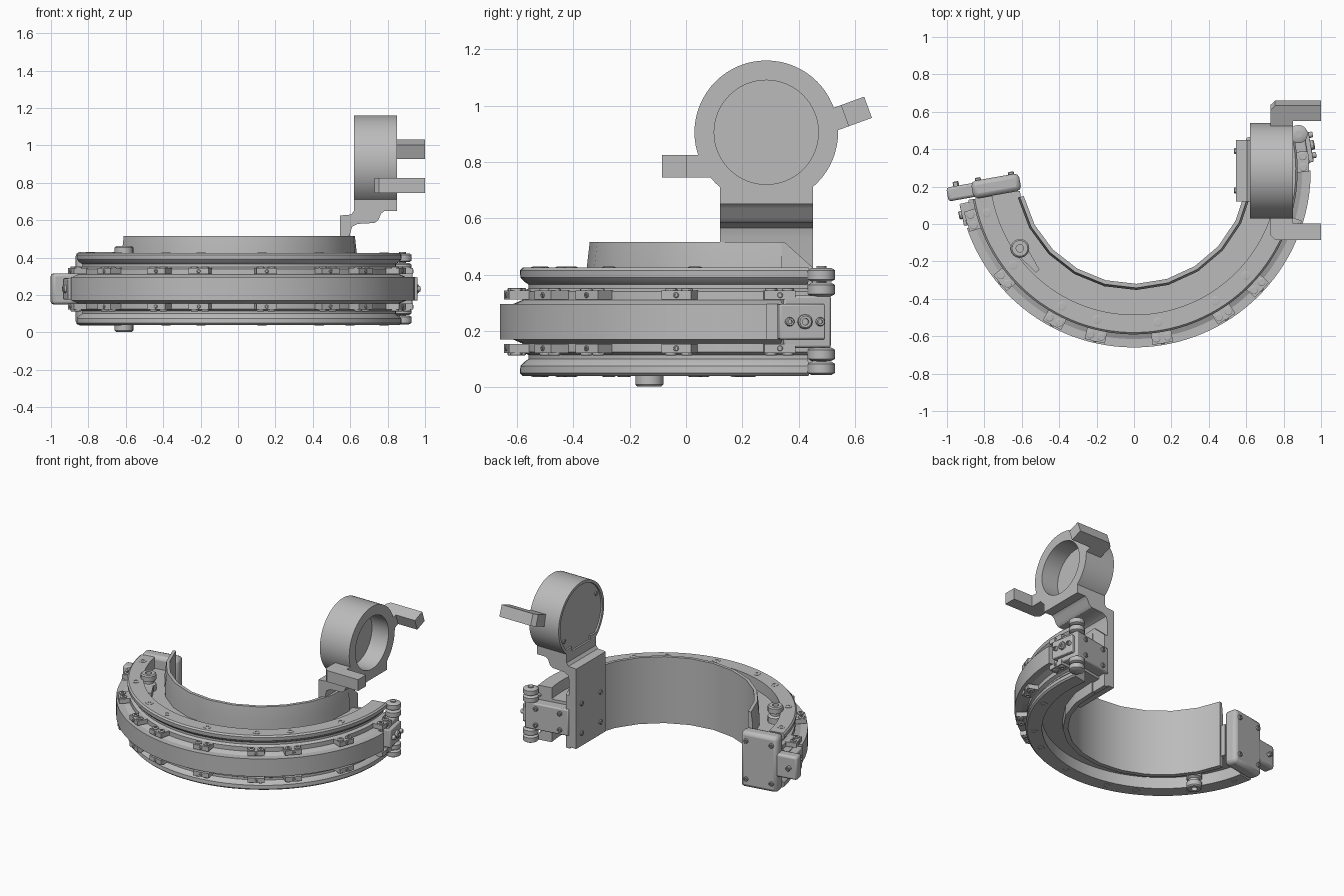
import bpy, bmesh, math
from mathutils import Matrix, Vector

cube = bpy.data.objects.get("Cube")
if cube:
    bpy.data.objects.remove(cube)

grey = bpy.data.materials.new("plain_grey")
grey.use_nodes = True
grey.diffuse_color = (0.5, 0.5, 0.5, 1)
grey.node_tree.nodes["Principled BSDF"].inputs["Base Color"].default_value = (0.5, 0.5, 0.5, 1)

CENTRE = Vector((0, 0.285, 0))  # axis of the curved body
START, END = 190, 370           # its angular span in degrees


def frame(angle):
    """Local x points outward, local y runs along the arc."""
    return Matrix.Translation(CENTRE) @ Matrix.Rotation(math.radians(angle), 4, 'Z')


def finish(name, bm, matrix=None, bevel=0, angle=30):
    bmesh.ops.recalc_face_normals(bm, faces=bm.faces)
    if matrix:
        bmesh.ops.transform(bm, matrix=matrix, verts=bm.verts)
    mesh = bpy.data.meshes.new(name)
    bm.to_mesh(mesh)
    bm.free()
    mesh.materials.append(grey)
    ob = bpy.data.objects.new(name, mesh)
    bpy.context.collection.objects.link(ob)
    if bevel:
        mod = ob.modifiers.new("edges", 'BEVEL')
        mod.width, mod.segments = bevel, 2
    bpy.ops.object.select_all(action='DESELECT')
    ob.select_set(True)
    bpy.context.view_layer.objects.active = ob
    bpy.ops.object.shade_smooth_by_angle(angle=math.radians(angle))
    return ob


def sweep(name, profile, a0, a1, steps):
    """Sweep a closed (radius, height) profile around the body axis."""
    bm = bmesh.new()
    rings = []
    for i in range(steps + 1):
        m = frame(a0 + (a1 - a0) * i / steps)
        rings.append([bm.verts.new(m @ Vector((r, 0, z))) for r, z in profile])
    n = len(profile)
    for a, b in zip(rings, rings[1:]):
        for j in range(n):
            bm.faces.new((a[j], a[(j + 1) % n], b[(j + 1) % n], b[j]))
    bm.faces.new(rings[0])
    bm.faces.new(rings[-1])
    return finish(name, bm)


def box(name, x, y, z, matrix=None, bevel=0):
    bm = bmesh.new()
    bmesh.ops.create_cube(bm, size=1)
    for v in bm.verts:
        v.co = [lo + (hi - lo) * (c + 0.5) for c, (lo, hi) in zip(v.co, (x, y, z))]
    return finish(name, bm, matrix, bevel)


def turned(name, profile, matrix, sides=24):
    """Lathe a (radius, height) outline about local z, closing both ends."""
    bm = bmesh.new()
    rings = [[bm.verts.new((r * math.cos(k * math.tau / sides), r * math.sin(k * math.tau / sides), h))
              for k in range(sides)] for r, h in profile]
    for a, b in zip(rings, rings[1:]):
        for k in range(sides):
            bm.faces.new((a[k - 1], a[k], b[k], b[k - 1]))
    bm.faces.new(rings[0])
    bm.faces.new(rings[-1])
    return finish(name, bm, matrix)


def extrude(name, outline, depth, matrix):
    """Extrude a local xy outline along local z."""
    bm = bmesh.new()
    face = bm.faces.new([bm.verts.new((x, y, 0)) for x, y in outline])
    out = bmesh.ops.extrude_face_region(bm, geom=[face])["geom"]
    bmesh.ops.translate(bm, vec=(0, 0, depth), verts=[v for v in out if isinstance(v, bmesh.types.BMVert)])
    return finish(name, bm, matrix)


def screw(name, matrix, r=0.022, h=0.016):
    """Round screw head with a recessed socket."""
    return turned(name, [(r, -0.01), (r, h * 0.7), (r * 0.8, h), (r * 0.45, h), (r * 0.45, h * 0.3)], matrix, 12)


def at(angle, r, t, z, axis='Z'):
    m = frame(angle) @ Matrix.Translation((r, t, z))
    turn = {'Z': Matrix(), '-Z': Matrix.Rotation(math.pi, 4, 'X'),
            'R': Matrix.Rotation(math.pi / 2, 4, 'Y'),
            'T': Matrix.Rotation(-math.pi / 2, 4, 'X'),
            '-T': Matrix.Rotation(math.pi / 2, 4, 'X')}[axis]
    return m @ turn


# Curved body: raised rims around a trough, symmetric about mid height
MID = 0.2325
upper = [(0.62, 0.345), (0.77, 0.345), (0.77, 0.425), (0.865, 0.425), (0.875, 0.415), (0.873, 0.39),
         (0.86, 0.375), (0.845, 0.365), (0.845, 0.35), (0.865, 0.34), (0.865, 0.31), (0.9, 0.295)]
sweep("body_ring", upper + [(r, 2 * MID - z) for r, z in reversed(upper)], START, END, 60)
sweep("outer_band", [(0.88, 0.17), (0.88, 0.295), (0.945, 0.295), (0.945, 0.17)], 199, 360, 60)

# Coarsely segmented inner wall whose top edge stands up as a collar
sweep("inner_wall", [(0.605, 0.045), (0.605, 0.515), (0.627, 0.515), (0.638, 0.42), (0.638, 0.045)],
      START + 3, END - 5, 11)
upright = Matrix.Rotation(math.pi / 2, 4, 'X')
sideways = Matrix.Rotation(math.pi / 2, 4, 'Z') @ upright
extrude("collar_slope", [(0.335, 0.05), (0.335, 0.515), (0.35, 0.515), (0.45, 0.425), (0.45, 0.05)], 0.03,
        Matrix.Translation((0.595, 0, 0)) @ sideways)

# Rim screws on both faces, almost flush
for a in (196, 218, 242, 256, 279, 302, 317, 342):
    screw("upper_rim_screw", at(a, 0.82, 0, 0.424), 0.025, 0.004)
    screw("lower_rim_screw", at(a, 0.82, 0, 2 * MID - 0.424, '-Z'), 0.025, 0.004)

# Clips holding the band, each with two screws
for a in (197, 220, 242, 257, 279.5, 302, 317, 340, 363):
    for side, z in (("upper", 0.327), ("lower", 2 * MID - 0.327)):
        box(side + "_clip", (0.84, 0.935), (-0.055, 0.055), (z - 0.016, z + 0.016), frame(a))
        for t in (-0.03, 0.03):
            out = 'Z' if side == "upper" else '-Z'
            shift = 0.016 if side == "upper" else -0.016
            screw(side + "_clip_screw", at(a, 0.905, t, z + shift, out), 0.022, 0.01)
        screw(side + "_clip_pin", at(a, 0.932, 0, z, 'R'), 0.01, 0.008)

# Left end block with a screw plate and rollers
box("end_block", (0.62, 0.93), (-0.1, 0.07), (0.14, 0.325), frame(10), 0.008)
box("end_block_plate", (0.9, 0.955), (-0.12, 0.045), (0.17, 0.295), frame(10), 0.006)
for t, r in ((-0.085, 0.016), (-0.03, 0.026), (0.025, 0.016)):
    screw("plate_screw", at(10, 0.955, t, MID, 'R'), r, 0.02)
for r in (0.68, 0.85):
    for z in (0.175, 0.29):
        screw("end_block_screw", at(10, r, 0.07, z, 'T'), 0.016, 0.012)
disc = [(0.035, 0), (0.049, 0.008), (0.049, 0.04), (0.035, 0.048)]
for z in (0.043, 0.093, 0.323, 0.375):
    turned("roller", disc, at(10, 0.9, 0.04, z))
turned("roller_axle", [(0.018, 0.05), (0.018, 0.43)], at(10, 0.9, 0.04, 0), 12)

# Right end cap with its outer tab
box("end_cap", (0.61, 0.87), (-0.095, 0.0), (0.037, 0.43), frame(190), 0.025)
box("end_cap_tab", (0.8, 1.005), (-0.085, -0.01), (0.15, 0.315), frame(190), 0.015)
for r, z in ((0.65, 0.1), (0.65, 0.37), (0.83, 0.1), (0.83, 0.37), (0.95, MID)):
    screw("end_cap_screw", at(190, r, -0.095, z, '-T'), 0.016, 0.014)
box("tab_plate", (0.88, 0.95), (-0.02, 0.1), (0.175, 0.29), frame(192), 0.006)
screw("tab_screw", at(192, 0.95, 0.04, MID, 'R'))

# Knobs standing in the upper and lower troughs, with a tapering rib
knob = [(0.05, -0.09), (0.05, -0.04), (0.035, -0.03), (0.035, -0.015), (0.05, -0.008),
        (0.05, 0.028), (0.042, 0.036), (0.02, 0.036), (0.02, 0.015)]
turned("upper_knob", knob, Matrix.Translation((-0.61, -0.13, 0.425)))
turned("lower_knob", knob, Matrix.Translation((-0.61, -0.13, 0.038)) @ Matrix.Rotation(math.pi, 4, 'X'))
extrude("knob_rib", [(0, -0.035), (0.155, -0.012), (0.155, 0.012), (0, 0.035)], 0.055,
        Matrix.Translation((-0.61, -0.13, 0.335)) @ Matrix.Rotation(math.radians(-52), 4, 'Z'))

# Bracket rising from the end block to the round housing
bracket = [(0.545, 0.06), (0.545, 0.625), (0.605, 0.63), (0.62, 0.65), (0.62, 0.71), (0.85, 0.71),
           (0.85, 0.65), (0.785, 0.65), (0.765, 0.635), (0.75, 0.6), (0.73, 0.585), (0.64, 0.58),
           (0.61, 0.565), (0.6, 0.53), (0.6, 0.06)]
extrude("bracket", bracket, 0.33, Matrix.Translation((0, 0.45, 0)) @ upright)
for y in (0.18, 0.39):
    for z in (0.15, 0.36):
        screw("bracket_screw", Matrix.Translation((0.545, y, z)) @ Matrix.Rotation(-math.pi / 2, 4, 'Y'), 0.016, 0.01)

# Round housing, recessed on the outer side, with a shallow rear lid
HUB = Matrix.Translation((0, 0.285, 0.905))
along_x = HUB @ Matrix.Rotation(math.pi / 2, 4, 'Y')
turned("round_housing", [(0.235, 0.632), (0.235, 0.62), (0.255, 0.62), (0.255, 0.85),
                         (0.185, 0.85), (0.185, 0.72)], along_x, 64)
# Gussets joining the neck to the housing rim
for y0, y1 in ((0.12, 0.18), (0.39, 0.45)):
    box("neck_gusset", (0.62, 0.85), (y0, y1), (0.68, 0.74))
for a in (60, 240):
    m = HUB @ Matrix.Rotation(math.radians(a), 4, 'X') @ Matrix.Translation((0.632, 0, 0.205))
    screw("lid_screw", m @ Matrix.Rotation(-math.pi / 2, 4, 'Y'), 0.014, 0.008)

# Two hooked arms beside the housing
hook = [(0.73, 0.2), (0.73, 0.345), (0.755, 0.37), (1.0, 0.37), (1.0, 0.282), (0.85, 0.282), (0.85, 0.2)]
for name, turn, offset in (("front_arm", 180, 0.08), ("rear_arm", 20, -0.08)):
    m = HUB @ Matrix.Rotation(math.radians(turn), 4, 'X') @ Matrix.Translation((0, 0, offset))
    extrude(name, hook, 0.08, m)
